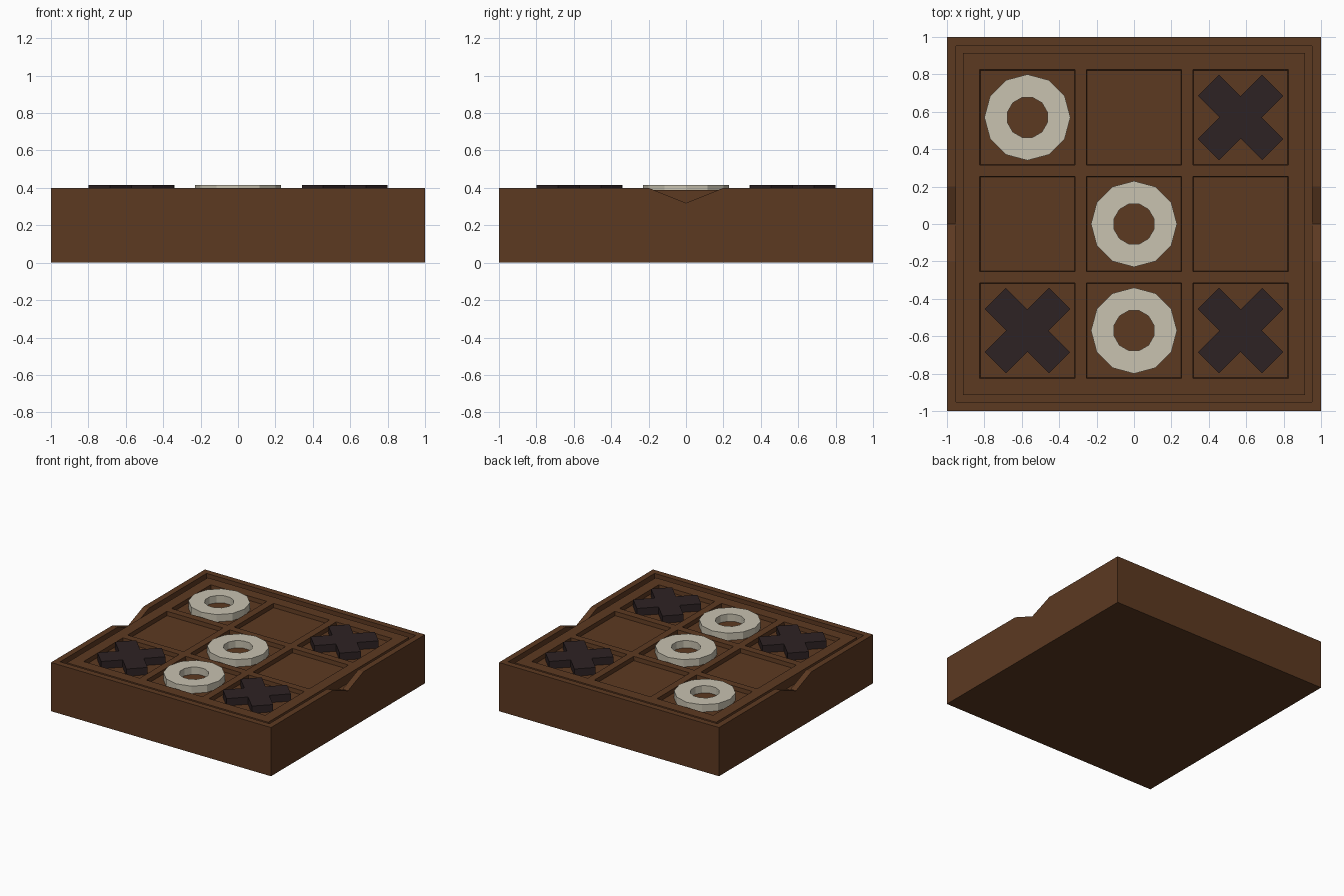
import bpy, bmesh, math

if "Cube" in bpy.data.objects:
    bpy.data.objects.remove(bpy.data.objects["Cube"])


def material(name, rgb):
    m = bpy.data.materials.new(name)
    m.diffuse_color = (*rgb, 1)
    m.use_nodes = True
    m.node_tree.nodes["Principled BSDF"].inputs["Base Color"].default_value = m.diffuse_color
    return m


WOOD = material("brown_wood", (0.107, 0.041, 0.0152))
IVORY = material("ivory", (0.578, 0.539, 0.434))
EBONY = material("dark_ebony", (0.027, 0.016, 0.017))

RIM_Z, BOARD_Z, FLOOR_Z, PIECE_Z = 0.40, 0.388, 0.355, 0.415
PITCH, CELL = 0.57, 0.255


def finish(name, bm, mat):
    bmesh.ops.recalc_face_normals(bm, faces=bm.faces[:])
    me = bpy.data.meshes.new(name)
    bm.to_mesh(me)
    bm.free()
    me.materials.append(mat)
    ob = bpy.data.objects.new(name, me)
    bpy.context.collection.objects.link(ob)
    return ob


def prism(name, outline, z0, z1, mat):
    """Closed prism from an xy outline."""
    bm = bmesh.new()
    lo = [bm.verts.new((x, y, z0)) for x, y in outline]
    hi = [bm.verts.new((x, y, z1)) for x, y in outline]
    bm.faces.new(lo)
    bm.faces.new(hi)
    n = len(outline)
    for i in range(n):
        j = (i + 1) % n
        bm.faces.new((lo[i], lo[j], hi[j], hi[i]))
    return finish(name, bm, mat)


# Case: a block with a square recess inside its rim
def square(s):
    return [(-s, -s), (s, -s), (s, s), (-s, s)]


case = prism("case", square(1), 0, RIM_Z, WOOD)
bm = bmesh.new()
bm.from_mesh(case.data)
top = max(bm.faces, key=lambda f: f.calc_center_median().z)
bmesh.ops.inset_region(bm, faces=[top], thickness=0.07)
well = bmesh.ops.extrude_face_region(bm, geom=[top])["geom"]
bmesh.ops.translate(bm, vec=(0, 0, 0.315 - RIM_Z),
                    verts=[v for v in well if isinstance(v, bmesh.types.BMVert)])
if top.is_valid:
    bmesh.ops.delete(bm, geom=[top], context='FACES_ONLY')
bmesh.ops.recalc_face_normals(bm, faces=bm.faces[:])
bm.to_mesh(case.data)
bm.free()

# V-shaped finger notches through the left and right rims
for side, label in ((-1, "left"), (1, "right")):
    bm = bmesh.new()
    ends = [[bm.verts.new((side * x, y, z)) for y, z in
             ((-0.25, 0.42), (0, 0.32), (0.25, 0.42))] for x in (0.92, 1.05)]
    for e in ends:
        bm.faces.new(e)
    for i in range(3):
        j = (i + 1) % 3
        bm.faces.new((ends[0][i], ends[0][j], ends[1][j], ends[1][i]))
    cutter = finish(label + "_notch_cutter", bm, WOOD)
    cutter.hide_render = True
    cutter.hide_viewport = True
    cutter.display_type = 'WIRE'
    mod = case.modifiers.new(label + "_notch", 'BOOLEAN')
    mod.operation = 'DIFFERENCE'
    mod.solver = 'EXACT'
    mod.object = cutter

# Bake the notches and drop the cutters
dg = bpy.context.evaluated_depsgraph_get()
baked = bpy.data.meshes.new_from_object(case.evaluated_get(dg))
case.modifiers.clear()
case.data = baked
for ob in [o for o in bpy.data.objects if o.name.endswith("cutter")]:
    bpy.data.objects.remove(ob)

# Board: a lid set in the recess with nine sunken cells
HALF = 0.915
lines = [-HALF] + [c * PITCH + s * CELL for c in (-1, 0, 1) for s in (-1, 1)] + [HALF]
bm = bmesh.new()
grid = [[bm.verts.new((x, y, BOARD_Z)) for y in lines] for x in lines]
cells = []
for i in range(7):
    for j in range(7):
        f = bm.faces.new((grid[i][j], grid[i + 1][j], grid[i + 1][j + 1], grid[i][j + 1]))
        if i % 2 and j % 2:
            cells.append(f)
rim_edges = [e for e in bm.edges if e.is_boundary]
skirt = bmesh.ops.extrude_edge_only(bm, edges=rim_edges)["geom"]
for v in skirt:
    if isinstance(v, bmesh.types.BMVert):
        v.co.z = 0.31
bmesh.ops.contextual_create(bm, geom=[e for e in bm.edges if e.is_boundary])
bmesh.ops.recalc_face_normals(bm, faces=bm.faces[:])
bmesh.ops.inset_individual(bm, faces=cells, thickness=0.006, depth=FLOOR_Z - BOARD_Z)
finish("board", bm, WOOD)


# Twelve-sided ring pieces
def ring_piece(name, cx, cy):
    bm = bmesh.new()
    n = 12
    loops = []
    for r, z, turn in ((0.23, FLOOR_Z, 0), (0.23, PIECE_Z, 0),
                       (0.11, PIECE_Z, 0.5), (0.11, FLOOR_Z, 0.5)):
        loops.append([bm.verts.new((cx + r * math.cos((k + turn) * math.tau / n),
                                    cy + r * math.sin((k + turn) * math.tau / n), z))
                      for k in range(n)])
    for a in range(4):
        p, q = loops[a], loops[(a + 1) % 4]
        for k in range(n):
            m = (k + 1) % n
            bm.faces.new((p[k], p[m], q[m], q[k]))
    finish(name, bm, IVORY)


# Diagonal cross pieces
def cross_piece(name, cx, cy):
    h, l = 0.08, 0.243
    pts = []
    for k in range(4):
        a = math.pi / 4 + k * math.pi / 2
        for u, v in ((l, -h), (l, h), (h, h)):
            pts.append((cx + u * math.cos(a) - v * math.sin(a),
                        cy + u * math.sin(a) + v * math.cos(a)))
    prism(name, pts, FLOOR_Z, PIECE_Z, EBONY)


for n, (i, j) in enumerate(((-1, 1), (0, 0), (0, -1)), 1):
    ring_piece(f"ring_piece_{n}", i * PITCH, j * PITCH)
for n, (i, j) in enumerate(((1, 1), (-1, -1), (1, -1)), 1):
    cross_piece(f"cross_piece_{n}", i * PITCH, j * PITCH)
